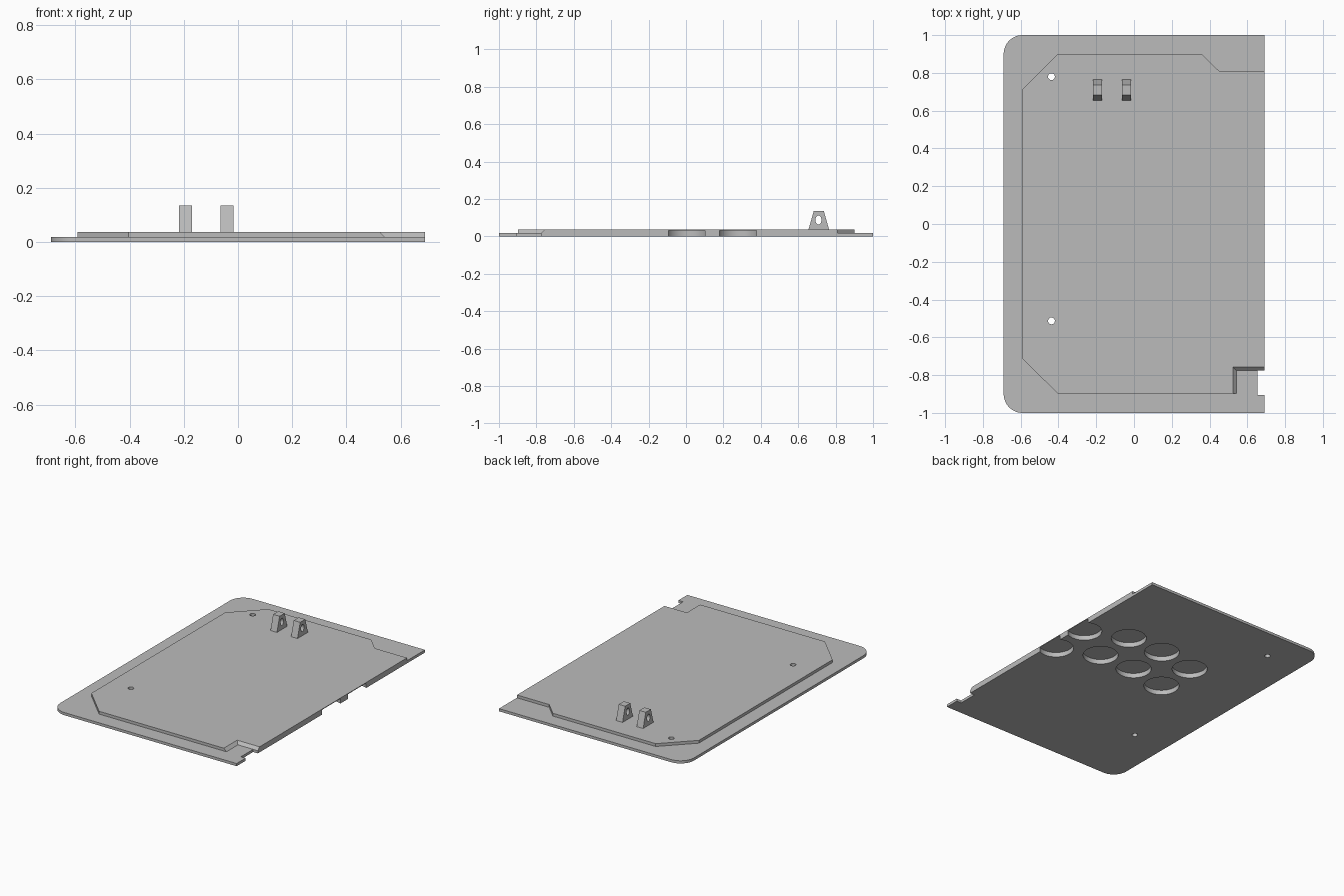
import bpy, bmesh, math
from mathutils import Matrix

cube = bpy.data.objects.get("Cube")
if cube:
    bpy.data.objects.remove(cube, do_unlink=True)

grey = bpy.data.materials.new("plain_grey")
grey.use_nodes = True
COLOR = (0.5, 0.5, 0.5, 1)
grey.diffuse_color = COLOR
grey.node_tree.nodes["Principled BSDF"].inputs["Base Color"].default_value = COLOR


def finish(name, bm):
    bmesh.ops.recalc_face_normals(bm, faces=bm.faces)
    mesh = bpy.data.meshes.new(name)
    bm.to_mesh(mesh)
    bm.free()
    mesh.materials.append(grey)
    obj = bpy.data.objects.new(name, mesh)
    bpy.context.collection.objects.link(obj)
    return obj


def prism(name, lower, z0, z1, upper=None, matrix=None):
    """Solid between two outlines with the same number of points."""
    bm = bmesh.new()
    a = [bm.verts.new((x, y, z0)) for x, y in lower]
    b = [bm.verts.new((x, y, z1)) for x, y in (upper or lower)]
    bm.faces.new(a)
    bm.faces.new(b)
    for i in range(len(a)):
        j = (i + 1) % len(a)
        bm.faces.new((a[i], a[j], b[j], b[i]))
    if matrix:
        bm.transform(matrix)
    return finish(name, bm)


def oval(cx, cy, rx, ry, n, start=0.0, sweep=math.tau):
    return [(cx + rx * math.cos(start + sweep * i / n),
             cy + ry * math.sin(start + sweep * i / n)) for i in range(n)]


def combine(target, tool, operation):
    mod = target.modifiers.new("combine", 'BOOLEAN')
    mod.operation = operation
    mod.solver = 'EXACT'
    mod.object = tool
    bpy.context.view_layer.objects.active = target
    bpy.ops.object.modifier_apply(modifier=mod.name)
    bpy.data.objects.remove(tool, do_unlink=True)


W, BASE_TOP, PANEL_TOP = 0.69, 0.018, 0.037

# Base sheet: two rounded left corners, small notch in the right edge
quarter = math.pi / 2
outline = [(W, -1), (W, -0.905), (0.655, -0.905), (0.655, -0.775), (W, -0.775), (W, 1)]
outline += oval(-W + 0.1, 0.9, 0.1, 0.1, 12, quarter, quarter) + [(-W, 0.9)]
outline += oval(-W + 0.1, -0.9, 0.1, 0.1, 12, 2 * quarter, quarter) + [(-W + 0.1, -1)]
plate = prism("plate", outline, 0, BASE_TOP)

# Raised panel with clipped corners and a sloped cut-out
common = [(W, 0.81), (0.45, 0.81), (0.36, 0.9), (-0.405, 0.9),
          (-0.593, 0.71), (-0.593, -0.71), (-0.405, -0.897)]


def cutout(x, y):
    return common + [(x, -0.897), (x, y), (W, y)]


panel = prism("panel", cutout(0.542, -0.775), BASE_TOP, PANEL_TOP, cutout(0.523, -0.756))
combine(plate, panel, 'UNION')

# Round button recesses in the underside, two per column
for x, y in [(0.64, 0.003), (0.37, 0.115), (0.1, 0.115), (-0.17, 0.065)]:
    for row in range(2):
        cutter = prism("cutter", oval(x, y + row * 0.275, 0.11, 0.11, 64), -0.05, 0.032)
        combine(plate, cutter, 'DIFFERENCE')

# Screw holes
for y in (-0.513, 0.78):
    combine(plate, prism("cutter", oval(-0.437, y, 0.018, 0.018, 32), -0.1, 0.1), 'DIFFERENCE')

# Tapered lugs with an oval cross hole, drawn in the side plane
side = Matrix(((0, 0, 1, 0), (1, 0, 0, 0), (0, 1, 0, 0), (0, 0, 0, 1)))
lugs = []
for label, x in (("right_lug", -0.193), ("left_lug", -0.04)):
    profile = [(0.655, PANEL_TOP), (0.765, PANEL_TOP), (0.737, 0.135), (0.683, 0.135)]
    lug = prism(label, profile, x - 0.024, x + 0.024, matrix=side)
    hole = prism("cutter", oval(0.708, 0.088, 0.016, 0.024, 32), x - 0.1, x + 0.1, matrix=side)
    combine(lug, hole, 'DIFFERENCE')
    lugs.append(lug)

# Smooth round walls, keep hard edges
for obj in [plate] + lugs:
    bpy.ops.object.select_all(action='DESELECT')
    obj.select_set(True)
    bpy.context.view_layer.objects.active = obj
    bpy.ops.object.shade_smooth_by_angle(angle=math.radians(30))
